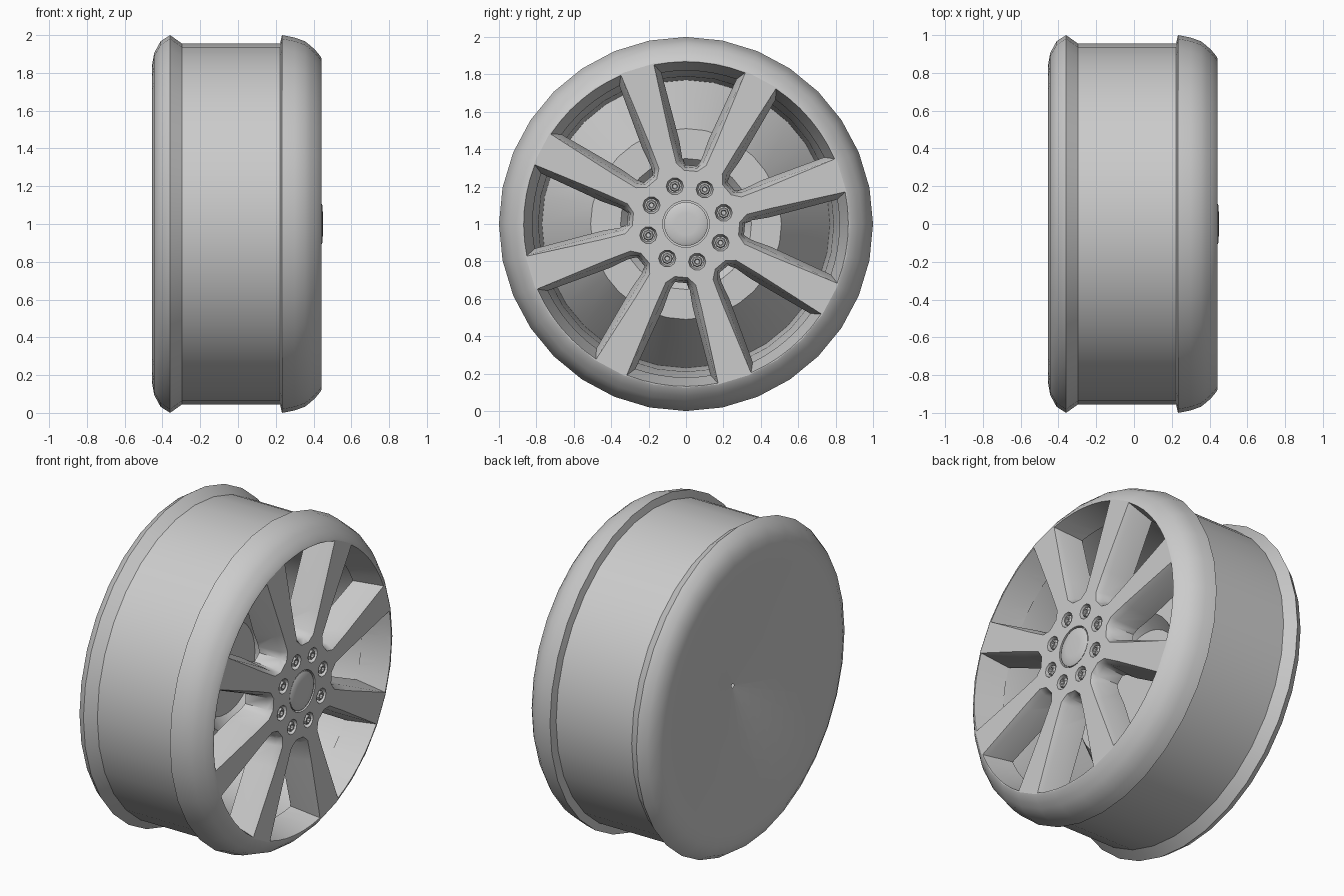
import bpy, bmesh
from math import sin, cos, radians, pi

cube = bpy.data.objects.get("Cube")
if cube:
    bpy.data.objects.remove(cube, do_unlink=True)

metal = bpy.data.materials.new("light grey metal")
metal.use_nodes = True
grey = (0.6, 0.6, 0.6, 1)
metal.diffuse_color = grey
metal.node_tree.nodes["Principled BSDF"].inputs["Base Color"].default_value = grey

FRONT, BACK = 0.442, 0.27     # faces of the spoke plate
SPOKES = 8
STEP = 2 * pi / SPOKES


def spin(bm, profile, segments, cy=0.0, cz=1.0):
    """Revolve (x, radius) points around a line parallel to x."""
    rings = []
    for j in range(segments):
        a = 2 * pi * j / segments
        rings.append([bm.verts.new((x, cy + r * cos(a), cz + r * sin(a))) for x, r in profile])
    for j in range(segments):
        p, q = rings[j], rings[(j + 1) % segments]
        for i in range(len(profile) - 1):
            bm.faces.new((p[i], p[i + 1], q[i + 1], q[i]))
    bmesh.ops.remove_doubles(bm, verts=bm.verts[:], dist=1e-5)


def finish(name, bm, recalc=False):
    if recalc:
        bmesh.ops.recalc_face_normals(bm, faces=bm.faces[:])
    mesh = bpy.data.meshes.new(name)
    bm.to_mesh(mesh)
    bm.free()
    mesh.materials.append(metal)
    obj = bpy.data.objects.new(name, mesh)
    bpy.context.collection.objects.link(obj)
    return obj


def smooth(obj, angle=30):
    bpy.ops.object.select_all(action='DESELECT')
    obj.select_set(True)
    bpy.context.view_layer.objects.active = obj
    bpy.ops.object.shade_smooth_by_angle(angle=radians(angle))


def lathe(name, profile, segments, cy=0.0, cz=1.0):
    bm = bmesh.new()
    spin(bm, profile, segments, cy, cz)
    obj = finish(name, bm)
    smooth(obj)
    return obj


def opening_outline(t, flare):
    """Tapered window between spokes: (radial, sideways) points at depth t.
    Flare widens the hub end, which rounds off the spoke roots."""
    def mix(a, b):
        return a + (b - a) * t
    side = [(mix(0.305, 0.315) - 0.02 * flare, mix(0.035, 0.03)),
            (mix(0.335, 0.35) - 0.015 * flare, mix(0.06, 0.05) + 0.02 * flare),
            (mix(0.45, 0.46), mix(0.1, 0.08) + 0.025 * flare)]
    radius, half = mix(0.868, 0.82), radians(mix(16.4, 14.2))
    arc = [(radius * cos(half * k / 3), radius * sin(half * k / 3)) for k in range(3, -4, -1)]
    return side + arc + [(u, -v) for u, v in reversed(side)]


def add_opening(bm, angle):
    loops = []
    for t, flare in ((-0.2, 1), (0, 1), (0.2, 0.2), (1.2, 0)):
        x = FRONT + (BACK - FRONT) * t
        loops.append([bm.verts.new((x, u * cos(angle) - v * sin(angle),
                                    1 + u * sin(angle) + v * cos(angle)))
                      for u, v in opening_outline(t, flare)])
    n = len(loops[0])
    for a, b in zip(loops, loops[1:]):
        for i in range(n):
            k = (i + 1) % n
            bm.faces.new((a[i], a[k], b[k], b[i]))
    bm.faces.new(loops[0])
    bm.faces.new(loops[-1])


# Outer rim: front lip, barrel, rear lip and conical hollow back
lathe("rim_shell", [(FRONT, 0.875), (0.435, 0.89), (0.41, 0.92), (0.385, 0.943), (0.355, 0.967),
                    (0.3, 0.987), (0.233, 1.0), (0.222, 0.955), (-0.296, 0.955),
                    (-0.36, 1.0), (-0.41, 0.967), (-0.444, 0.905), (-0.455, 0.84),
                    (-0.45, 0.77), (-0.32, 0.012)], 32)

# Inside of the barrel with the raised drum behind the spokes
lathe("inner_barrel", [(-0.08, 0), (-0.08, 0.28), (0.0, 0.35), (0.0, 0.51),
                       (-0.38, 0.77), (0.1, 0.79), (BACK, 0.83)], 32)

# Spoke plate with windows, bolt bores and the cap seat cut out
bm = bmesh.new()
spin(bm, [(FRONT, 0), (FRONT, 0.875), (BACK, 0.875), (BACK, 0)], 32)
plate = finish("spokes", bm, True)

bolt_spots = []
bm = bmesh.new()
for i in range(SPOKES):
    add_opening(bm, radians(-5) + i * STEP)
    a = radians(16.5) + i * STEP
    bolt_spots.append((0.21 * cos(a), 1 + 0.21 * sin(a)))
for cy, cz in bolt_spots:
    spin(bm, [(0.47, 0), (0.47, 0.053), (0.4, 0.036), (0.4, 0)], 10, cy, cz)
spin(bm, [(0.47, 0), (0.47, 0.125), (0.41, 0.125), (0.41, 0)], 24)
cutter = finish("cutter", bm, True)
cutter.hide_render = True

cut = plate.modifiers.new("windows", 'BOOLEAN')
cut.operation = 'DIFFERENCE'
cut.solver = 'EXACT'
cut.object = cutter
bpy.context.view_layer.objects.active = plate
bpy.ops.object.modifier_apply(modifier=cut.name)
bpy.data.objects.remove(cutter, do_unlink=True)
smooth(plate, 45)

# Centre cap
lathe("centre_cap", [(0.45, 0), (0.449, 0.06), (0.447, 0.1), (0.438, 0.117), (0.405, 0.117)], 24)

# Wheel bolts with a small socket
for i, (cy, cz) in enumerate(bolt_spots):
    lathe(f"wheel_bolt_{i + 1}", [(0.426, 0), (0.426, 0.012), (0.441, 0.016), (0.441, 0.024),
                                  (0.433, 0.03), (0.395, 0.03)], 8, cy, cz)
